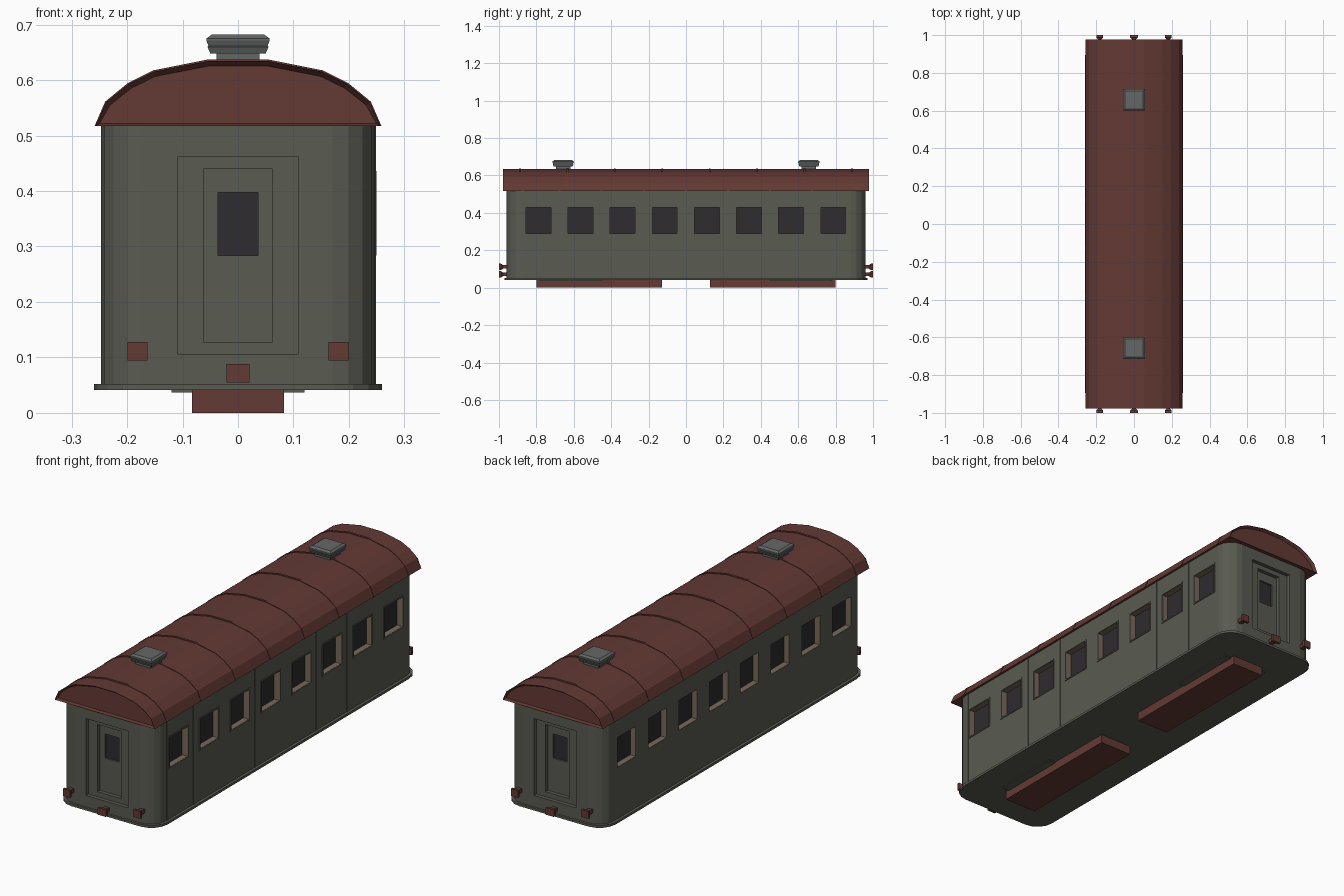
import bpy, bmesh, math

if "Cube" in bpy.data.objects:
    bpy.data.objects.remove(bpy.data.objects["Cube"])


def material(name, rgb):
    m = bpy.data.materials.new(name)
    m.diffuse_color = (*rgb, 1)
    m.use_nodes = True
    m.node_tree.nodes["Principled BSDF"].inputs["Base Color"].default_value = m.diffuse_color
    return m


GREEN = material("olive_paint", (0.10, 0.103, 0.082))
RED = material("oxide_red", (0.125, 0.041, 0.034))
GLASS = material("dark_glass", (0.028, 0.025, 0.028))
WOOD = material("brown_reveal", (0.19, 0.14, 0.105))
METAL = material("vent_metal", (0.13, 0.135, 0.135))


def loft(bm, rings):
    """Bridge matching rings of points and cap both ends."""
    vs = [[bm.verts.new(p) for p in r] for r in rings]
    n = len(vs[0])
    faces = [bm.faces.new(vs[0][::-1]), bm.faces.new(vs[-1])]
    for a, b in zip(vs, vs[1:]):
        for i in range(n):
            j = (i + 1) % n
            faces.append(bm.faces.new((a[i], a[j], b[j], b[i])))
    bmesh.ops.recalc_face_normals(bm, faces=faces)
    return faces[:2]


def box(bm, x0, x1, y0, y1, z0, z1):
    loft(bm, [[(x0, y0, z), (x1, y0, z), (x1, y1, z), (x0, y1, z)] for z in (z0, z1)])


def make(name, bm, mat):
    me = bpy.data.meshes.new(name)
    bm.to_mesh(me)
    bm.free()
    ob = bpy.data.objects.new(name, me)
    bpy.context.collection.objects.link(ob)
    if mat:
        me.materials.append(mat)
    return ob


def boxes(name, items, mat=None):
    bm = bmesh.new()
    for b in items:
        box(bm, *b)
    return make(name, bm, mat)


def span(s, a, b):
    """Interval from a to b on the side given by sign s."""
    return (s * a, s * b) if s > 0 else (s * b, s * a)


def rounded(hx, hy, r, z, seg=4):
    pts = []
    for k, (sx, sy) in enumerate([(1, 1), (-1, 1), (-1, -1), (1, -1)]):
        for i in range(seg + 1):
            a = math.pi / 2 * (k + i / seg)
            pts.append((sx * (hx - r) + r * math.cos(a), sy * (hy - r) + r * math.sin(a), z))
    return pts


def cut(ob, cutter):
    mod = ob.modifiers.new("cut", 'BOOLEAN')
    mod.operation, mod.solver, mod.object = 'DIFFERENCE', 'EXACT', cutter
    bpy.context.view_layer.objects.active = ob
    bpy.ops.object.modifier_apply(modifier=mod.name)
    bpy.data.objects.remove(cutter)


HX, HY = 0.247, 0.96
SIDES = (1, -1)
WIN_Y = [-0.789 + 0.2252 * i for i in range(8)]
WW, WZ0, WZ1, DEPTH = 0.0675, 0.29, 0.43, 0.03

# body shell with rounded corners, window openings and stepped door recesses
bm = bmesh.new()
loft(bm, [rounded(HX, HY, 0.077, z) for z in (0.05, 0.518)])
body = make("carriage_body", bm, GREEN)
cut(body, boxes("window_cutter", [(*span(s, HX - DEPTH, 0.3), y - WW, y + WW, WZ0, WZ1)
                                  for s in SIDES for y in WIN_Y]))
for name, hw, z0, z1, d in [("door_frame_cutter", 0.108, 0.105, 0.462, 0.018),
                            ("door_cutter", 0.062, 0.128, 0.44, 0.036),
                            ("door_window_cutter", 0.036, 0.284, 0.397, 0.046)]:
    cut(body, boxes(name, [(-hw, hw, *span(s, HY - d, 1.1), z0, z1) for s in SIDES]))

# window glass and brown reveals
boxes("side_glass", [(*span(s, HX - DEPTH - 0.005, HX - DEPTH + 0.002), y - WW, y + WW, WZ0, WZ1)
                     for s in SIDES for y in WIN_Y], GLASS)
boxes("door_glass", [(-0.036, 0.036, *span(s, HY - 0.05, HY - 0.044), 0.284, 0.397)
                     for s in SIDES], GLASS)


def frame(x0, x1, y, hw, z0, z1, t):
    """Four bars around an opening."""
    return [(x0, x1, y - hw, y - hw + t, z0, z1), (x0, x1, y + hw - t, y + hw, z0, z1),
            (x0, x1, y - hw + t, y + hw - t, z0, z0 + t),
            (x0, x1, y - hw + t, y + hw - t, z1 - t, z1)]


reveals, rims = [], []
for y in WIN_Y:
    for s in SIDES:
        reveals += frame(*span(s, HX - DEPTH, HX - 0.0005), y, WW + 0.001, WZ0 - 0.001, WZ1 + 0.001, 0.002)
    rims += frame(HX - 0.004, 0.25, y, WW + 0.006, WZ0 - 0.006, WZ1 + 0.006, 0.006)
boxes("window_reveals", reveals, WOOD)
boxes("window_rims", rims, GREEN)

# panel strips on the right side only
boxes("panel_strips", [(HX - 0.004, 0.2487, y - 0.1126 - 0.005, y - 0.1126 + 0.005, 0.05, 0.518)
                       for y in WIN_Y[1:]] +
      [(HX - 0.004, 0.2487, -0.876, -0.866, 0.05, 0.518)], GREEN)

# floor plate
bm = bmesh.new()
loft(bm, [rounded(0.26, 0.97, 0.085, z) for z in (0.041, 0.052)])
make("floor_plate", bm, GREEN)

# arched roof with recessed ends
half = [(0.257, 0.517), (0.238, 0.56), (0.197, 0.593), (0.152, 0.615), (0.055, 0.634)]
arch = half + [(-x, z) for x, z in reversed(half)]
bm = bmesh.new()
caps = loft(bm, [[(x, y, z) for x, z in arch] for y in (-0.978, 0.978)])
bm.normal_update()
for c in caps:
    bmesh.ops.inset_region(bm, faces=[c], thickness=0.009, depth=-0.014)
make("roof", bm, RED)

# roof seam ribs
bm = bmesh.new()
for i in range(8):
    c = -0.888 + 0.2537 * i
    loft(bm, [[(x * 1.006, y, 0.517 + (z - 0.517) * 1.025) for x, z in arch]
              for y in (c - 0.005, c + 0.005)])
make("roof_ribs", bm, RED)

# roof vents: stacked square caps
bm = bmesh.new()
for cy in (0.657, -0.657):
    for prof in ([(0.039, 0.62), (0.039, 0.65)],
                 [(0.05, 0.648), (0.055, 0.66), (0.05, 0.664)],
                 [(0.053, 0.661), (0.057, 0.671), (0.057, 0.675), (0.047, 0.682)]):
        loft(bm, [[(h * a, cy + h * b, z) for a, b in ((1, 1), (-1, 1), (-1, -1), (1, -1))]
                  for h, z in prof])
make("roof_vents", bm, METAL)

# buffers and centre couplers with flared heads
bm = bmesh.new()
for s in SIDES:
    for x, z, hx, hz in [(-0.181, 0.111, 0.018, 0.017), (0.181, 0.111, 0.018, 0.017),
                         (0, 0.0715, 0.021, 0.0165)]:
        loft(bm, [[(x + a * k * hx, s * y, z + b * k * hz)
                   for a, b in ((1, 1), (-1, 1), (-1, -1), (1, -1))]
                  for k, y in ((0.55, 0.95), (0.55, 0.978), (1, 0.988), (1, 1.0))])
make("buffers_and_couplers", bm, RED)

# under-floor beams and their mounting plates
boxes("underframe_beams", [(-0.083, 0.083, *span(s, 0.128, 0.798), 0, 0.045) for s in SIDES], RED)
boxes("mounting_plates", [(-0.12, 0.12, *span(s, 0.45, 0.78), 0.037, 0.045) for s in SIDES], GREEN)
